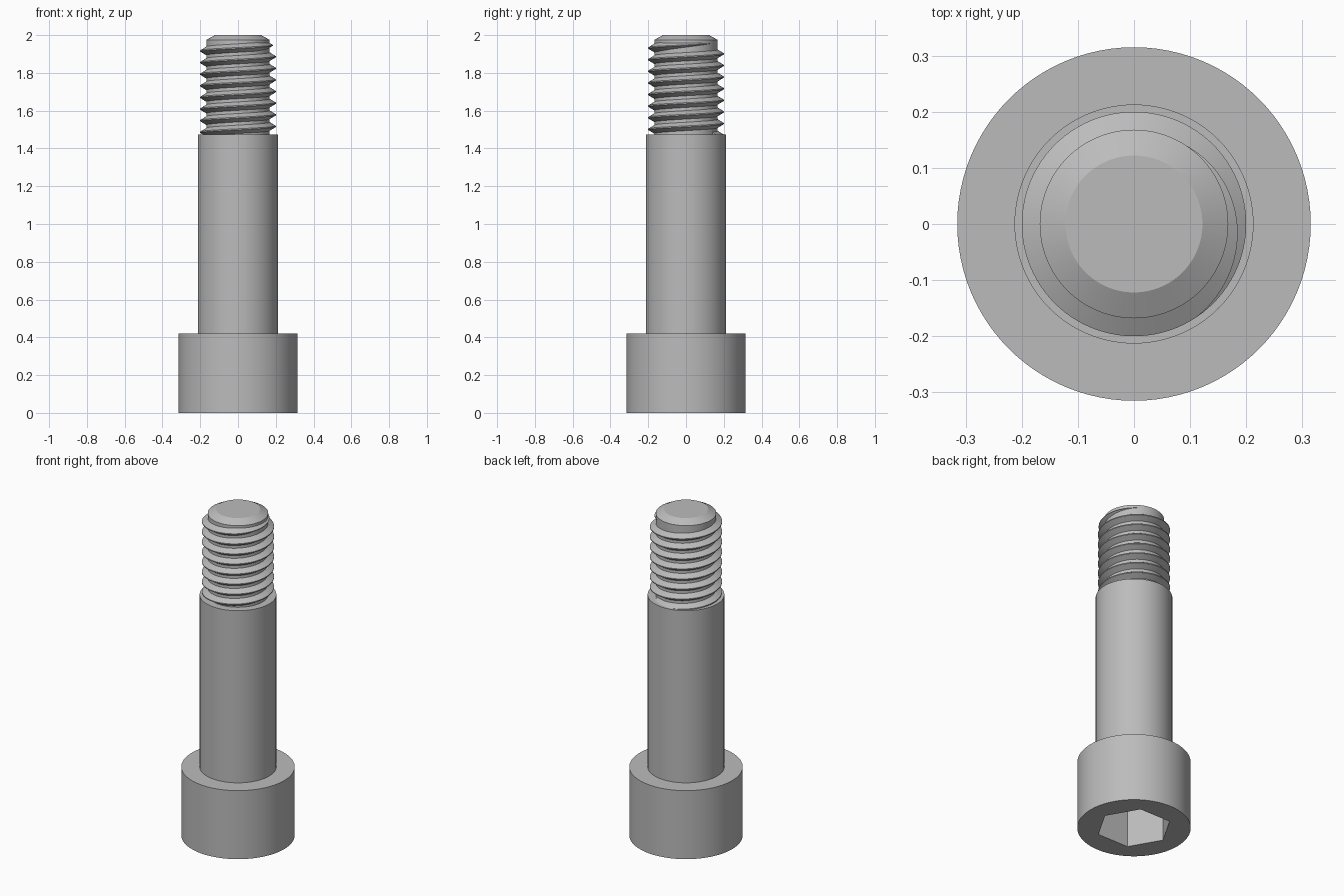
import bpy, bmesh, math

if "Cube" in bpy.data.objects:
    bpy.data.objects.remove(bpy.data.objects["Cube"], do_unlink=True)

SEG = 96
HEAD_R, SHOULDER_R, CORE_R, CREST_R = 0.315, 0.213, 0.168, 0.2
HEAD_TOP, SHOULDER_TOP, TIP = 0.42, 1.475, 2.0
PITCH = 0.0615

steel = bpy.data.materials.new("steel grey")
steel.use_nodes = True
GREY = (0.5, 0.5, 0.5, 1)
steel.diffuse_color = GREY
steel.node_tree.nodes["Principled BSDF"].inputs["Base Color"].default_value = GREY


def finish(name, bm):
    """Turn a bmesh into a smooth object with sharp edges kept."""
    bmesh.ops.recalc_face_normals(bm, faces=bm.faces)
    mesh = bpy.data.meshes.new(name)
    bm.to_mesh(mesh)
    bm.free()
    mesh.materials.append(steel)
    obj = bpy.data.objects.new(name, mesh)
    bpy.context.collection.objects.link(obj)
    bpy.ops.object.select_all(action="DESELECT")
    bpy.context.view_layer.objects.active = obj
    obj.select_set(True)
    bpy.ops.object.shade_smooth_by_angle(angle=math.radians(24))
    return obj


def hexagon(angle):
    """Radius of the hex socket at an angle, corners on the x axis."""
    corner = 0.21
    third = math.pi / 3
    return corner * math.cos(third / 2) / math.cos(angle % third - third / 2)


def lathe(name, profile, cap_start=False, cap_end=False):
    """Revolve (radius, z) points; a radius may be a function of angle."""
    bm = bmesh.new()
    rings = []
    for radius, z in profile:
        ring = []
        for i in range(SEG):
            a = math.tau * i / SEG
            r = radius(a) if callable(radius) else radius
            ring.append(bm.verts.new((r * math.cos(a), r * math.sin(a), z)))
        rings.append(ring)
    for low, high in zip(rings, rings[1:]):
        for i in range(SEG):
            j = (i + 1) % SEG
            bm.faces.new((low[i], low[j], high[j], high[i]))
    if cap_start:
        bm.faces.new(rings[0])
    if cap_end:
        bm.faces.new(rings[-1])
    return finish(name, bm)


# Cylindrical head with a hex socket sunk into its underside
lathe("socket_head", [(hexagon, 0.25), (hexagon, 0), (HEAD_R, 0),
                      (HEAD_R, HEAD_TOP), (SHOULDER_R, HEAD_TOP)], cap_start=True)

# Plain shoulder
lathe("shoulder", [(SHOULDER_R, HEAD_TOP), (SHOULDER_R, SHOULDER_TOP),
                   (CORE_R, SHOULDER_TOP)])

# Thread core with chamfered tip
lathe("thread_core", [(CORE_R, SHOULDER_TOP), (CORE_R, 1.975), (0.122, TIP)],
      cap_end=True)

# Right-handed helical ridge, fading into the core at its upper end
bm = bmesh.new()
END = math.radians(56)
FADE = 2 * END
steps = 8 * SEG
rows = []
for i in range(steps + 1):
    a = END - math.tau * (steps - i) / SEG
    z = 1.947 + PITCH * a / math.tau
    t = min(1, max(0.02, (END - a) / FADE))
    crest = CORE_R + (CREST_R - CORE_R) * t
    section = [(CORE_R - 0.001, -0.023 * t), (crest, -0.003 * t),
               (crest, 0.003 * t), (CORE_R - 0.001, 0.023 * t)]
    rows.append([bm.verts.new((r * math.cos(a), r * math.sin(a), z + dz))
                 for r, dz in section])
for one, two in zip(rows, rows[1:]):
    for k in range(3):
        bm.faces.new((one[k], two[k], two[k + 1], one[k + 1]))
bm.faces.new(rows[0])
bm.faces.new(rows[-1])
finish("thread_ridge", bm)
